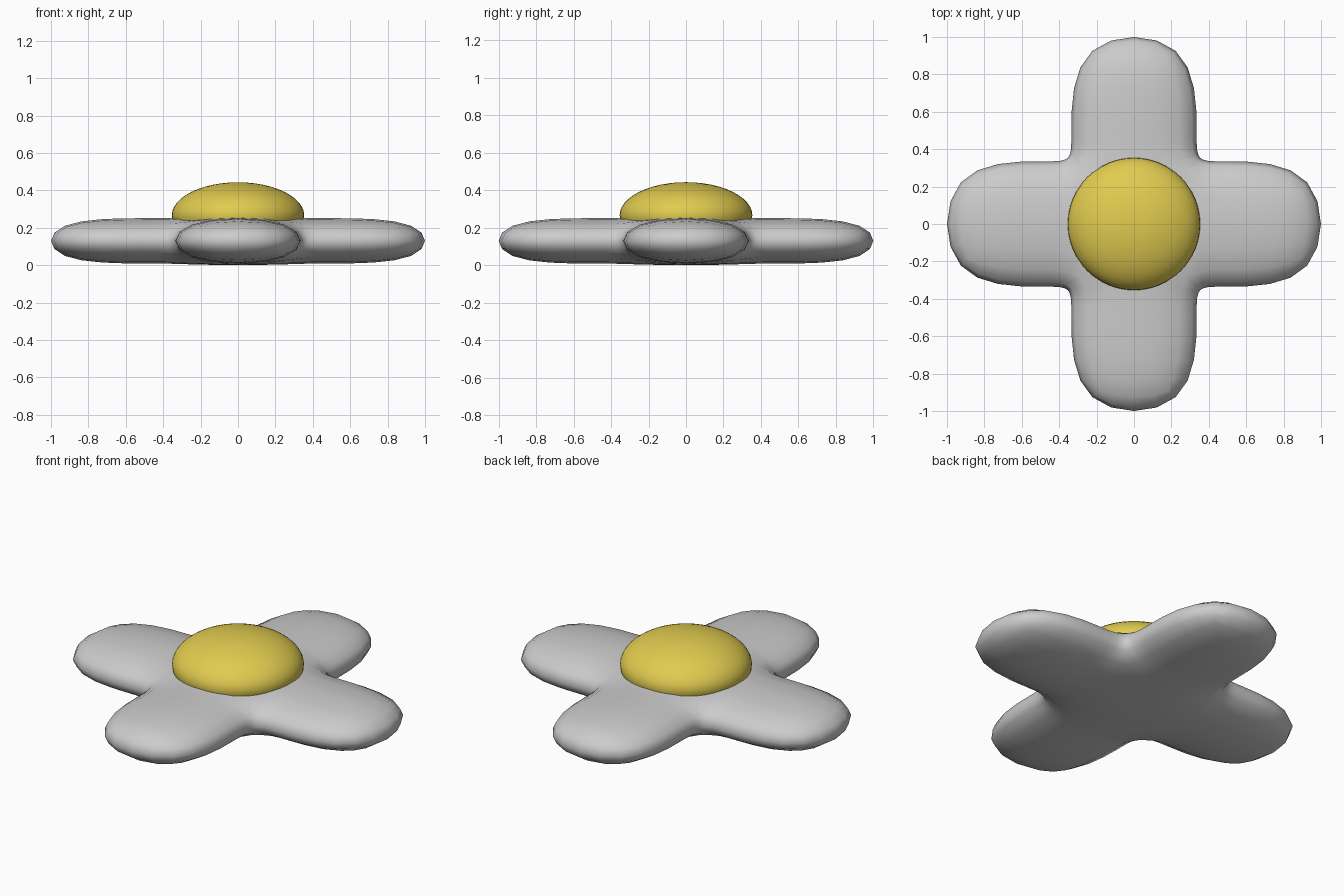
import bpy, bmesh
from mathutils import Vector

if "Cube" in bpy.data.objects:
    bpy.data.objects.remove(bpy.data.objects["Cube"])

HALF, THICK, MID = 0.365, 0.132, 0.13   # core half width, half thickness, mid height
LOOP, TIP = 0.41, 1.051                 # cage positions along each arm

# Egg white: a flat core with four arms extruded from its sides, then subdivided
bm = bmesh.new()
bmesh.ops.create_cube(bm, size=2)
for v in bm.verts:
    v.co = Vector((v.co.x * HALF, v.co.y * HALF, v.co.z * THICK + MID))
bm.normal_update()
sides = [(f, f.normal.copy()) for f in bm.faces if abs(f.normal.z) < 0.5]
for face, direction in sides:
    for step in (LOOP - HALF, TIP - LOOP):
        result = bmesh.ops.extrude_discrete_faces(bm, faces=[face])
        face = result["faces"][0]
        bmesh.ops.translate(bm, verts=face.verts, vec=direction * step)
bmesh.ops.remove_doubles(bm, verts=bm.verts, dist=1e-5)
bmesh.ops.recalc_face_normals(bm, faces=bm.faces)
for f in bm.faces:
    f.smooth = True
mesh = bpy.data.meshes.new("egg_white")
bm.to_mesh(mesh)
bm.free()
white = bpy.data.objects.new("egg_white", mesh)
bpy.context.collection.objects.link(white)
sub = white.modifiers.new("smooth", "SUBSURF")
sub.levels = sub.render_levels = 2

# Yolk: a squashed ball sunk into the white
bpy.ops.mesh.primitive_uv_sphere_add(segments=48, ring_count=24, radius=1,
                                     location=(0, 0, 0.266))
yolk = bpy.context.object
yolk.name = "yolk"
yolk.scale = (0.354, 0.354, 0.177)
bpy.ops.object.shade_smooth()
yellow = bpy.data.materials.new("yolk_yellow")
yellow.diffuse_color = (0.75, 0.6, 0.08, 1)
yellow.use_nodes = True
yellow.node_tree.nodes["Principled BSDF"].inputs["Base Color"].default_value = yellow.diffuse_color
yolk.data.materials.append(yellow)
